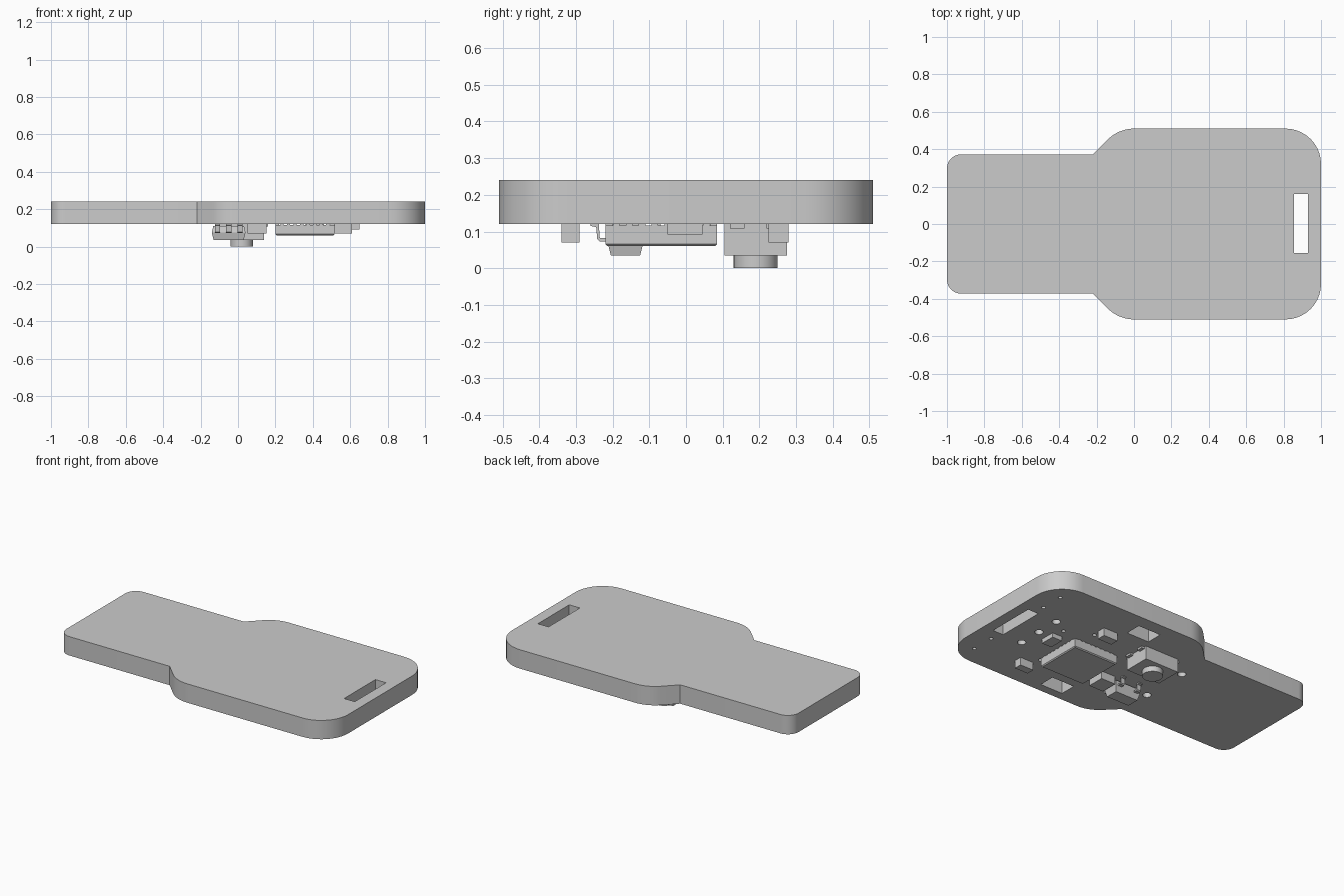
import bpy, bmesh, math
from mathutils import Vector

cube = bpy.data.objects.get("Cube")
if cube:
    bpy.data.objects.remove(cube, do_unlink=True)

grey = bpy.data.materials.new("light_grey")
grey.use_nodes = True
colour = (0.6, 0.6, 0.6, 1)
grey.diffuse_color = colour
grey.node_tree.nodes["Principled BSDF"].inputs["Base Color"].default_value = colour

BASE, TOP = 0.12, 0.24  # underside and upper side of the plate


def prism(bm, points, offset):
    """Solid from a flat outline of 3D points pushed along offset."""
    face = bm.faces.new([bm.verts.new(p) for p in points])
    out = bmesh.ops.extrude_face_region(bm, geom=[face])["geom"]
    bmesh.ops.translate(bm, vec=offset, verts=[v for v in out if isinstance(v, bmesh.types.BMVert)])


def box(bm, x0, x1, y0, y1, z0, z1):
    prism(bm, [(x0, y0, z0), (x1, y0, z0), (x1, y1, z0), (x0, y1, z0)], (0, 0, z1 - z0))


def cylinder(bm, x, y, r, z0, z1, n=24):
    ring = [(x + r * math.cos(i * math.tau / n), y + r * math.sin(i * math.tau / n), z0)
            for i in range(n)]
    prism(bm, ring, (0, 0, z1 - z0))


def finish(name, bm):
    bmesh.ops.recalc_face_normals(bm, faces=bm.faces[:])
    mesh = bpy.data.meshes.new(name)
    bm.to_mesh(mesh)
    bm.free()
    mesh.materials.append(grey)
    obj = bpy.data.objects.new(name, mesh)
    bpy.context.collection.objects.link(obj)
    return obj


def smooth(obj):
    bpy.ops.object.select_all(action="DESELECT")
    obj.select_set(True)
    bpy.context.view_layer.objects.active = obj
    bpy.ops.object.shade_smooth_by_angle(angle=math.radians(30))


def rounded(corners, steps=10):
    """Outline with each (x, y, radius) corner replaced by an arc."""
    pts = []
    for i, (x, y, r) in enumerate(corners):
        p = Vector((x, y))
        a = (Vector(corners[i - 1][:2]) - p).normalized()
        b = (Vector(corners[(i + 1) % len(corners)][:2]) - p).normalized()
        if r == 0:
            pts.append((x, y, BASE))
            continue
        half = a.angle(b) / 2
        centre = p + (a + b).normalized() * (r / math.sin(half))
        start = p + a * (r / math.tan(half)) - centre
        end = p + b * (r / math.tan(half)) - centre
        for k in range(steps + 1):
            t = k / steps
            w = math.pi - 2 * half
            d = (start * math.sin((1 - t) * w) + end * math.sin(t * w)) / math.sin(w)
            q = centre + d
            pts.append((q.x, q.y, BASE))
    return pts


# Plate: narrow handle flaring into a wider body
half_outline = [(-1, 0.372, 0.075), (-0.22, 0.372, 0), (-0.082, 0.51, 0.2), (1, 0.51, 0.19)]
corners = half_outline + [(x, -y, r) for x, y, r in reversed(half_outline)]
bm = bmesh.new()
prism(bm, rounded(corners), (0, 0, TOP - BASE))
plate = finish("plate", bm)

# Strap slot, two windows and blind holes in the underside
bm = bmesh.new()
box(bm, 0.855, 0.93, -0.155, 0.16, 0.05, 0.3)
for y0, y1 in ((0.32, 0.425), (-0.455, -0.35)):
    box(bm, 0.16, 0.32, y0, y1, 0.05, 0.22)
large = [(0.715, -0.155), (0.715, 0), (0.715, 0.155), (-0.228, -0.156), (-0.228, 0.156)]
small = [(0.878, s * y) for s in (-1, 1) for y in (0.235, 0.385)]
small += [(0.615, 0.1), (0.449, 0.18), (0.503, -0.24)]
for places, r in ((large, 0.025), (small, 0.012)):
    for x, y in places:
        cylinder(bm, x, y, r, 0.05, 0.2)
cutter = finish("cutter", bm)
cutter.hide_render = True
mod = plate.modifiers.new("openings", "BOOLEAN")
mod.operation, mod.solver, mod.object = "DIFFERENCE", "EXACT", cutter
bpy.context.view_layer.objects.active = plate
bpy.ops.object.modifier_apply(modifier=mod.name)
bpy.data.objects.remove(cutter, do_unlink=True)
smooth(plate)

# Main chip with a bevelled lower edge
bm = bmesh.new()
box(bm, 0.2, 0.515, -0.22, 0.085, 0.06, 0.116)
low = [e for e in bm.edges if all(v.co.z < 0.07 for v in e.verts)]
bmesh.ops.bevel(bm, geom=low, offset=0.006, segments=1, affect="EDGES")
finish("main_chip", bm)

# Pads under the main chip, along all four sides
bm = bmesh.new()
for i in range(8):
    x, y = 0.235 + i * 0.035, -0.19 + i * 0.035
    for edge in (-0.22, 0.065):
        box(bm, x - 0.009, x + 0.009, edge, edge + 0.02, 0.112, 0.122)
    for edge in (0.2, 0.495):
        box(bm, edge, edge + 0.02, y - 0.009, y + 0.009, 0.112, 0.122)
finish("chip_pads", bm)

# Small block components
blocks = {
    "front_capacitor": (0.515, 0.61, -0.34, -0.29, 0.07),
    "back_capacitor": (0.36, 0.46, 0.225, 0.28, 0.07),
    "end_component": (0.58, 0.65, -0.05, 0.045, 0.092),
    "centre_capacitor": (0.05, 0.152, -0.22, -0.11, 0.07),
}
for name, (x0, x1, y0, y1, z) in blocks.items():
    bm = bmesh.new()
    box(bm, x0, x1, y0, y1, z, 0.122)
    finish(name, bm)

# Push button: body, round plunger and solder tabs
bm = bmesh.new()
box(bm, -0.1, 0.14, 0.105, 0.275, 0.035, 0.122)
finish("button_body", bm)
bm = bmesh.new()
cylinder(bm, 0.02, 0.19, 0.06, 0, 0.036, 40)
smooth(finish("button_plunger", bm))
bm = bmesh.new()
for x in (-0.12, 0.14):
    for y in (0.12, 0.22):
        box(bm, x, x + 0.02, y, y + 0.04, 0.108, 0.122)
finish("button_tabs", bm)

# Small regulator: body tapering away from its widest middle
bm = bmesh.new()
rings = []
for z, inset in ((0.035, 0.01), (0.075, 0), (0.11, 0.008)):
    x0, x1, y0, y1 = -0.14 + inset, 0.04 - inset, -0.215 + inset, -0.115 - inset
    rings.append([bm.verts.new(p) for p in ((x0, y0, z), (x1, y0, z), (x1, y1, z), (x0, y1, z))])
bm.faces.new(rings[0])
bm.faces.new(rings[-1])
for a, b in zip(rings, rings[1:]):
    for i in range(4):
        j = (i + 1) % 4
        bm.faces.new((a[i], a[j], b[j], b[i]))
finish("regulator_body", bm)

# Bent leads: three in front, two behind
profile = [(0.04, 0.073), (0.071, 0.073), (0.077, 0.079), (0.08, 0.112), (0.095, 0.115),
           (0.095, 0.122), (0.073, 0.122), (0.07, 0.082), (0.04, 0.082)]
bm = bmesh.new()
for side, places in ((-1, (-0.11, -0.05, 0.01)), (1, (-0.11, 0.01))):
    for x in places:
        prism(bm, [(x - 0.014, -0.165 + side * d, z) for d, z in profile], (0.028, 0, 0))
finish("regulator_leads", bm)
